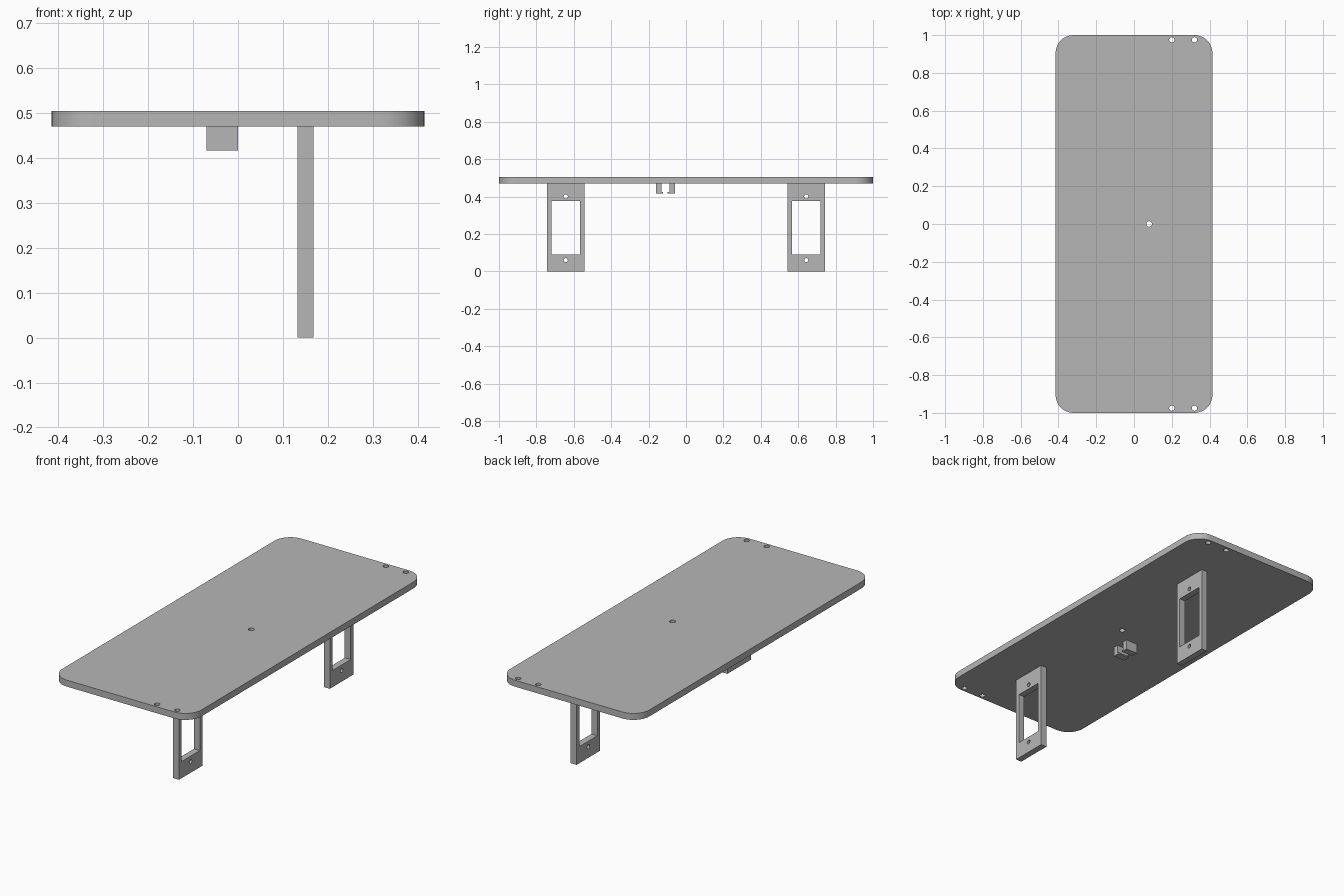
import bpy
import bmesh
from math import cos, sin, pi
from mathutils import Matrix

cube = bpy.data.objects.get("Cube")
if cube:
    bpy.data.objects.remove(cube, do_unlink=True)

grey = bpy.data.materials.new("plain grey")
grey.use_nodes = True
grey.diffuse_color = (0.47, 0.47, 0.47, 1)
grey.node_tree.nodes["Principled BSDF"].inputs["Base Color"].default_value = (0.47, 0.47, 0.47, 1)

FLAT = Matrix.Identity(4)
# Profile drawn in y and z, thickness along x
UPRIGHT = Matrix(((0, 0, 1, 0), (1, 0, 0, 0), (0, 1, 0, 0), (0, 0, 0, 1)))


def arc(cx, cy, r, start, end, steps):
    return [(cx + r * cos(start + (end - start) * i / steps),
             cy + r * sin(start + (end - start) * i / steps)) for i in range(steps + 1)]


def circle(cx, cy, r):
    return arc(cx, cy, r, 0, 2 * pi, 24)[:-1]


def rect(x0, x1, y0, y1):
    return [(x0, y0), (x1, y0), (x1, y1), (x0, y1)]


def rounded_rect(hx, hy, r):
    points = []
    for i, (sx, sy) in enumerate(((1, 1), (-1, 1), (-1, -1), (1, -1))):
        points += arc(sx * (hx - r), sy * (hy - r), r, i * pi / 2, (i + 1) * pi / 2, 12)
    return points


def plate(name, loops, low, high, frame):
    """Extrude an outline with holes between two levels along the frame's third axis."""
    curve = bpy.data.curves.new(name + "_profile", 'CURVE')
    curve.dimensions = '2D'
    curve.fill_mode = 'BOTH'
    curve.extrude = (high - low) / 2
    for loop in loops:
        spline = curve.splines.new('POLY')
        spline.points.add(len(loop) - 1)
        for point, (a, b) in zip(spline.points, loop):
            point.co = (a, b, 0, 1)
        spline.use_cyclic_u = True
    helper = bpy.data.objects.new(name + "_helper", curve)
    bpy.context.collection.objects.link(helper)
    graph = bpy.context.evaluated_depsgraph_get()
    mesh = bpy.data.meshes.new_from_object(helper.evaluated_get(graph))
    bpy.data.objects.remove(helper, do_unlink=True)
    bpy.data.curves.remove(curve)

    # Weld caps to walls and place the part
    bm = bmesh.new()
    bm.from_mesh(mesh)
    bmesh.ops.remove_doubles(bm, verts=bm.verts, dist=0.00001)
    bm.transform(frame @ Matrix.Translation((0, 0, (low + high) / 2)))
    bmesh.ops.recalc_face_normals(bm, faces=bm.faces)
    bm.to_mesh(mesh)
    bm.free()
    mesh.name = name
    mesh.materials.clear()
    mesh.materials.append(grey)
    part = bpy.data.objects.new(name, mesh)
    bpy.context.collection.objects.link(part)
    bpy.ops.object.select_all(action='DESELECT')
    part.select_set(True)
    bpy.context.view_layer.objects.active = part
    bpy.ops.object.shade_smooth_by_angle(angle=pi / 6)


# Rounded board with paired end holes and one central hole
UNDERSIDE = 0.47
board = [rounded_rect(0.415, 1, 0.095), circle(0.08, 0, 0.015)]
board += [circle(x, y, 0.014) for x in (0.2, 0.32) for y in (-0.975, 0.975)]
plate("board", board, UNDERSIDE, 0.505, FLAT)

# Two upright frames, each with a window and two screw holes
for name, y in (("front_leg", -0.643), ("back_leg", 0.643)):
    leg = [rect(y - 0.1, y + 0.1, 0, UNDERSIDE),
           rect(y - 0.077, y + 0.077, 0.09, 0.375),
           circle(y, 0.06, 0.011), circle(y, 0.4, 0.011)]
    plate(name, leg, 0.133, 0.168, UPRIGHT)

# Pair of lipped rails under the board
for name, side in (("front_rail", -1), ("back_rail", 1)):
    profile = [(0.05, UNDERSIDE), (0.022, UNDERSIDE), (0.022, 0.424),
               (0.012, 0.424), (0.012, 0.417), (0.05, 0.417)]
    plate(name, [[(-0.11 + side * a, b) for a, b in profile]], -0.07, 0, UPRIGHT)
